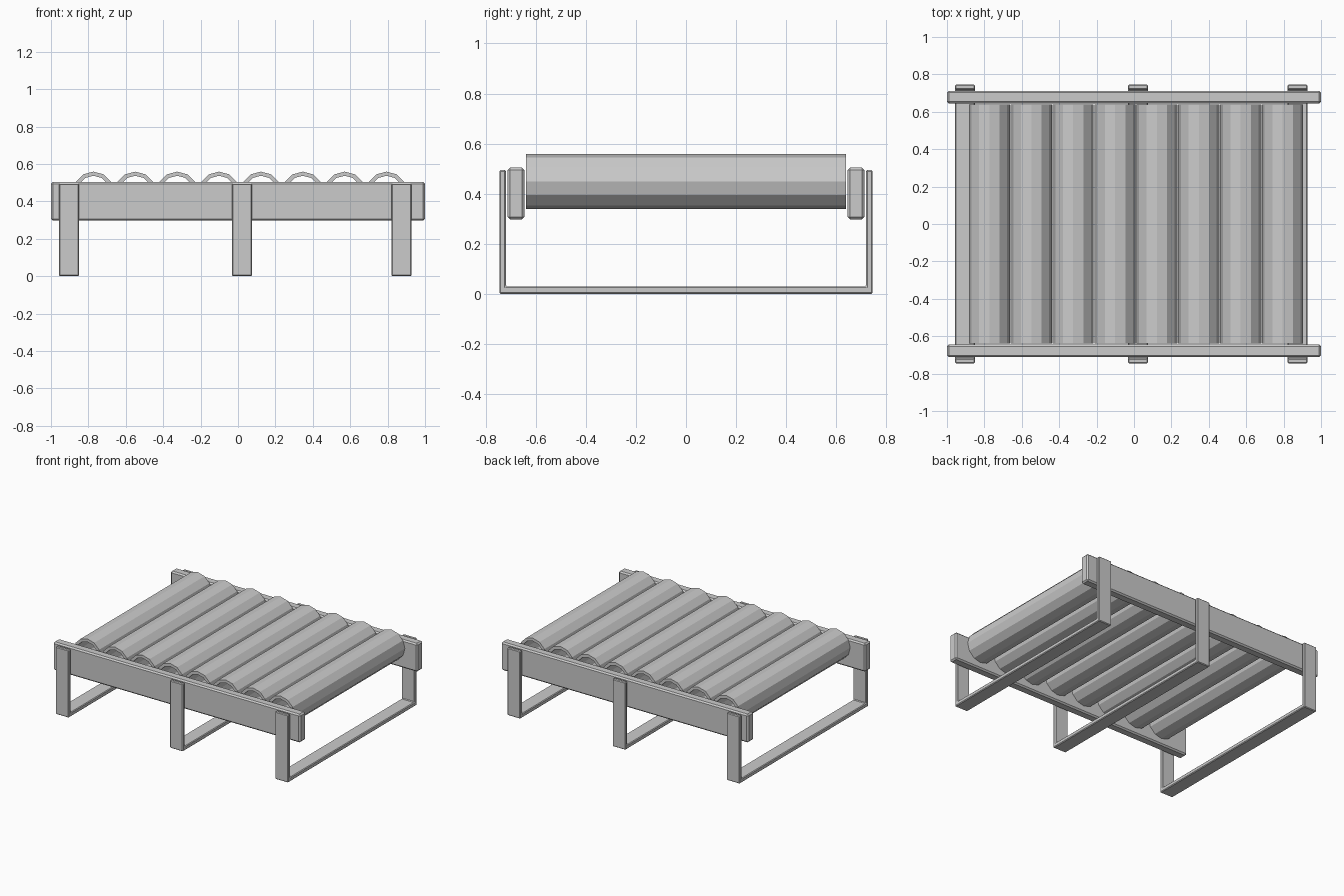
import bpy, bmesh, math
from mathutils import Vector

if "Cube" in bpy.data.objects:
    bpy.data.objects.remove(bpy.data.objects["Cube"])


def make_object(name, bm, bevel=0.0):
    bmesh.ops.recalc_face_normals(bm, faces=bm.faces)
    mesh = bpy.data.meshes.new(name)
    bm.to_mesh(mesh)
    bm.free()
    obj = bpy.data.objects.new(name, mesh)
    bpy.context.collection.objects.link(obj)
    if bevel:
        mod = obj.modifiers.new("Bevel", 'BEVEL')
        mod.width = bevel
        mod.segments = 1
        mod.limit_method = 'ANGLE'
    return obj


def box(name, lo, hi, bevel):
    bm = bmesh.new()
    bmesh.ops.create_cube(bm, size=1)
    for v in bm.verts:
        v.co = Vector([(a + b) / 2 + c * (b - a) for a, b, c in zip(lo, hi, v.co)])
    return make_object(name, bm, bevel)


def extrude_yz(name, profile, x0, x1, bevel):
    bm = bmesh.new()
    face = bm.faces.new([bm.verts.new((x0, y, z)) for y, z in profile])
    new = bmesh.ops.extrude_face_region(bm, geom=[face])["geom"]
    bmesh.ops.translate(bm, vec=(x1 - x0, 0, 0),
                        verts=[v for v in new if isinstance(v, bmesh.types.BMVert)])
    return make_object(name, bm, bevel)


def tube(name, x, z, outer, inner, half_len, sides=12):
    bm = bmesh.new()
    # four rings joined in a loop: outer front, outer back, inner back, inner front
    rings = []
    for r, y in ((outer, -half_len), (outer, half_len), (inner, half_len), (inner, -half_len)):
        rings.append([bm.verts.new((x + r * math.cos(math.tau * i / sides), y,
                                    z + r * math.sin(math.tau * i / sides)))
                      for i in range(sides)])
    for k in range(4):
        a, b = rings[k], rings[(k + 1) % 4]
        for i in range(sides):
            j = (i + 1) % sides
            bm.faces.new((a[i], a[j], b[j], b[i]))
    return make_object(name, bm)


# side rails
box("front_rail", (-1, -0.712, 0.297), (1, -0.645, 0.504), 0.01)
box("back_rail", (-1, 0.645, 0.297), (1, 0.712, 0.504), 0.01)

# U-shaped leg frames
W, T, H, B = 0.745, 0.026, 0.494, 0.03
u_profile = [(-W, 0), (W, 0), (W, H), (W - T, H), (W - T, B),
             (-W + T, B), (-W + T, H), (-W, H)]
for label, x0 in (("left", -0.956), ("middle", -0.031), ("right", 0.821)):
    extrude_yz(label + "_leg_frame", u_profile, x0, x0 + 0.106, 0.005)

# hollow twelve-sided rollers
for i in range(8):
    tube(f"roller_{i + 1}", -0.773 + 0.2239 * i, 0.449, 0.11, 0.088, 0.639)
